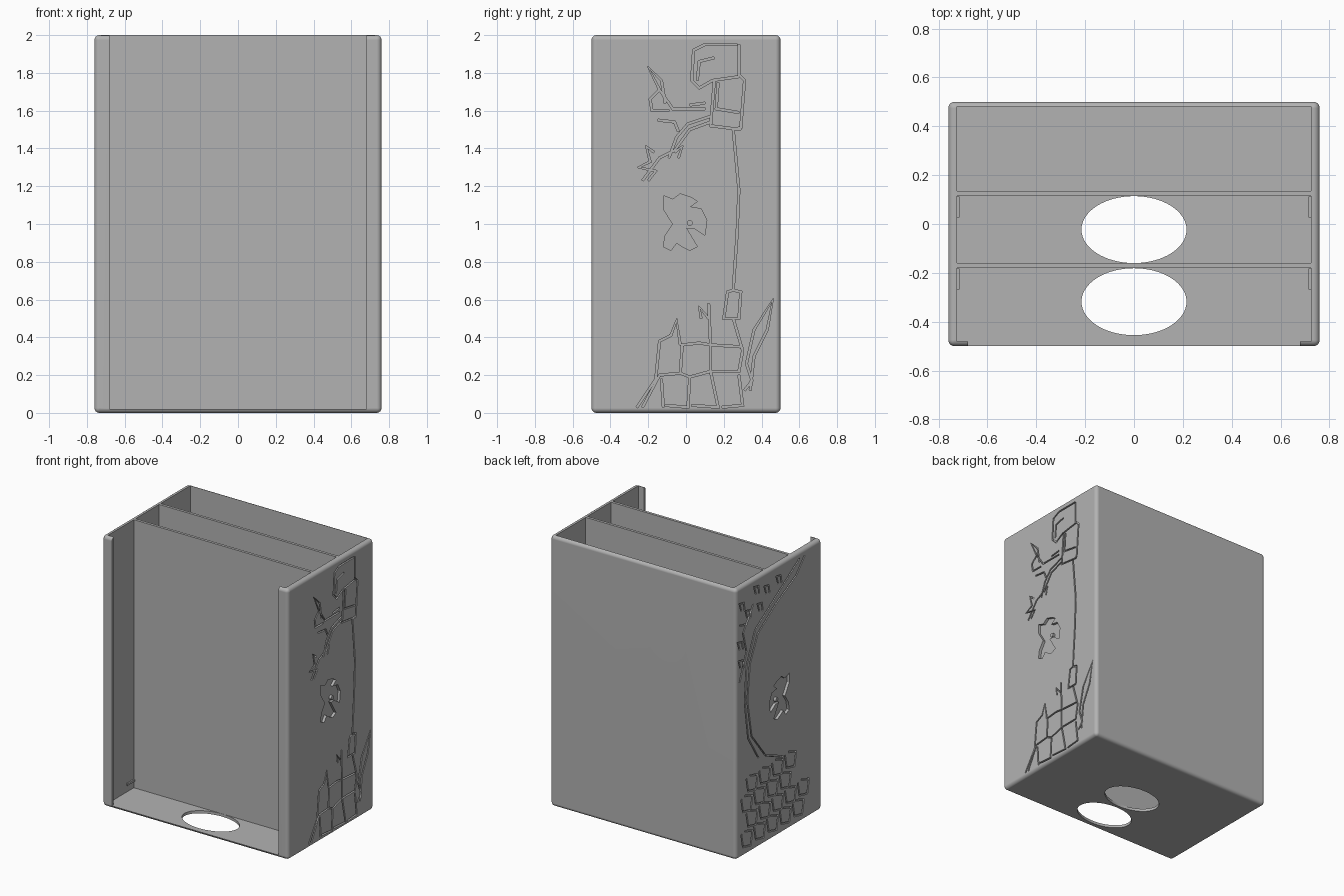
import bpy
import bmesh
import math
from mathutils import Vector

cube = bpy.data.objects.get("Cube")
if cube:
    bpy.data.objects.remove(cube, do_unlink=True)

HALF_X, HALF_Y, HEIGHT = 0.76, 0.5, 2.0
INNER_X, SKIN = 0.725, 0.02

plastic = bpy.data.materials.new("grey plastic")
plastic.use_nodes = True
colour = (0.45, 0.45, 0.45, 1)
plastic.diffuse_color = colour
plastic.node_tree.nodes["Principled BSDF"].inputs["Base Color"].default_value = colour


def make_object(name, bm):
    bmesh.ops.recalc_face_normals(bm, faces=bm.faces)
    mesh = bpy.data.meshes.new(name)
    bm.to_mesh(mesh)
    bm.free()
    mesh.materials.append(plastic)
    obj = bpy.data.objects.new(name, mesh)
    bpy.context.scene.collection.objects.link(obj)
    return obj


def box(name, low, high, bevel=0):
    bm = bmesh.new()
    bmesh.ops.create_cube(bm, size=1)
    low, high = Vector(low), Vector(high)
    for v in bm.verts:
        v.co = (low + high) / 2 + v.co * (high - low)
    if bevel:
        bmesh.ops.bevel(bm, geom=bm.edges[:], offset=bevel, segments=6,
                        profile=0.5, affect='EDGES')
    return make_object(name, bm)


def cylinder(name, centre, radii, depth, axis):
    bm = bmesh.new()
    bmesh.ops.create_cone(bm, cap_ends=True, segments=64, radius1=1, radius2=1, depth=depth)
    for v in bm.verts:
        x, y, z = v.co.x * radii[0], v.co.y * radii[1], v.co.z
        turned = {'X': (z, x, y), 'Y': (x, z, y), 'Z': (x, y, z)}[axis]
        v.co = Vector(centre) + Vector(turned)
    return make_object(name, bm)


def apply_boolean(target, tool, operation='DIFFERENCE', self_overlap=False):
    mod = target.modifiers.new("cut", 'BOOLEAN')
    mod.operation, mod.solver, mod.object = operation, 'EXACT', tool
    mod.use_self = self_overlap
    tool.hide_render = True
    bpy.context.view_layer.objects.active = target
    bpy.ops.object.modifier_apply(modifier=mod.name)
    bpy.data.objects.remove(tool, do_unlink=True)


def prism(bm, outline, x_in, x_out):
    """Closed prism along x from a list of y, z points."""
    rings = [[bm.verts.new((x, p[0], p[1])) for p in outline] for x in (x_in, x_out)]
    for ring in rings:
        bm.faces.new(ring)
    for i in range(len(outline)):
        j = (i + 1) % len(outline)
        bm.faces.new((rings[0][i], rings[0][j], rings[1][j], rings[1][i]))


def ribbon(points, width):
    """Outline of a mitred stroke along the points."""
    pts = [Vector(p) / 100 for p in points]
    left, right = [], []
    for i, p in enumerate(pts):
        back = (p - pts[i - 1]).normalized() if i else (pts[1] - p).normalized()
        ahead = (pts[i + 1] - p).normalized() if i + 1 < len(pts) else back
        tangent = (back + ahead).normalized()
        side = Vector((-tangent.y, tangent.x)) * width / 2
        side /= max(0.6, tangent.dot(back))
        left.append(p + side)
        right.append(p - side)
    return left + right[::-1]


def engrave(target, sign, strokes, name):
    bm = bmesh.new()
    for i, stroke in enumerate(strokes):
        depth = 0.012 + 0.0002 * i
        prism(bm, ribbon(stroke, 0.011), sign * (HALF_X - depth), sign * (HALF_X + 0.02))
    apply_boolean(target, make_object(name, bm), self_overlap=True)


# Shell: rounded block, three open-topped compartments and an open front
case = box("divided_case", (-HALF_X, -HALF_Y, 0), (HALF_X, HALF_Y, HEIGHT), 0.026)
for low_y, high_y in ((-0.48, -0.18), (-0.16, 0.115), (0.135, 0.48)):
    apply_boolean(case, box("compartment", (-INNER_X, low_y, SKIN), (INNER_X, high_y, 3)))
apply_boolean(case, box("front_opening", (-0.68, -0.6, SKIN), (0.68, -0.4, 3)))

# Oval floor holes and finger notches
for y in (-0.318, -0.023):
    apply_boolean(case, cylinder("floor_hole", (0, y, 0), (0.215, 0.137), 0.2, 'Z'))
for y in (0.125, 0.49):
    apply_boolean(case, cylinder("finger_notch", (0, y, HEIGHT), (0.215, 0.215), 0.05, 'Y'))

# Engraved tree, in hundredths of a unit (y, z)
trunk = [
    [(28, 195), (28, 179), (31, 176), (29, 151), (25, 150), (28, 118), (27, 94),
     (25, 65), (29, 64), (28, 50), (20, 50), (22, 64), (25, 65)],
    [(27, 195), (10, 195), (4, 192), (3, 176), (7, 172), (14, 176), (28, 178)],
    [(15, 188), (7, 186), (6, 176)],
    [(15, 176), (13, 152), (29, 150)],
    [(17, 175), (16, 161), (28, 159)],
]
branches = [
    [(13, 154), (2, 150), (-6, 139), (-14, 135), (-23, 123)],
    [(13, 157), (1, 153), (-5, 146), (-9, 135)],
    [(10, 161), (-7, 161), (-14, 171), (-20, 183), (-13, 176), (-11, 164)],
    [(10, 164), (2, 163)],
    [(-14, 171), (-19, 166), (-18, 160), (-9, 160)],
    [(-15, 155), (-6, 154), (-4, 149)],
    [(-17, 138), (-21, 141), (-19, 133), (-25, 130), (-16, 128), (-20, 123)],
    [(-6, 138), (-2, 141), (-4, 135)],
]
roots = [
    [(-26, 3), (-16, 18), (-14, 38), (-8, 41), (-5, 49), (-3, 36)],
    [(-23, 3), (-14, 20), (-3, 21), (-2, 36), (7, 37), (13, 36), (12, 58)],
    [(-12, 3), (-13, 18)],
    [(-3, 21), (2, 19), (1, 3), (-11, 4)],
    [(2, 19), (13, 22), (13, 36), (29, 35)],
    [(13, 22), (17, 3), (3, 4)],
    [(13, 22), (28, 22), (30, 33), (25, 50)],
    [(28, 20), (30, 4), (19, 3)],
    [(31, 12), (35, 17), (32, 26), (36, 44), (46, 60), (43, 44), (36, 30), (34, 12)],
    [(12, 50), (7, 56), (8, 50)],
]
engrave(case, 1, trunk + branches + roots, "tree_grooves")

# Leaning tree with a stone base on the other side
leaning_trunk = [
    [(-30, 195), (-20, 184), (4, 172), (25, 158), (34, 139), (37, 113), (32, 85),
     (16, 65), (-5, 56)],
    [(-24, 195), (6, 176), (28, 162), (38, 139), (40, 113), (36, 85), (24, 66)],
    [(46, 130), (38, 150), (42, 165), (30, 182)],
    [(46, 172), (38, 170), (32, 178)],
]
engrave(case, -1, leaning_trunk, "leaning_trunk_grooves")
leaves = []
for y, z in ((44, 142), (45, 156), (36, 176), (22, 176), (14, 186), (43, 184), (26, 190), (0, 188)):
    leaves.append([(y - 3, z - 3), (y - 2, z + 3), (y + 3, z + 4), (y + 1, z - 2)])
engrave(case, -1, leaves, "leaf_grooves")
stones = []
for row in range(4):
    for col in range(5 - row // 2):
        y = 44 - col * 15 - (row % 2) * 6
        z = 7 + row * 13
        stones.append([(y, z + 10), (y - 2, z), (y - 11, z - 2), (y - 13, z + 8), (y - 4, z + 11)])
engrave(case, -1, stones, "stone_grooves")

# Recessed bird with a raised eye on each side
bird = [(-12, 115), (-7, 113), (-3, 116), (3, 114), (6, 112), (2, 109), (8, 108),
        (11, 102), (10, 94), (4, 98), (0, 98), (3, 93), (6, 88), (2, 86), (-2, 88),
        (-5, 90), (-8, 86), (-12, 88), (-11, 94), (-7, 100), (-12, 108)]
for sign in (1, -1):
    bm = bmesh.new()
    prism(bm, [Vector(p) / 100 for p in bird], sign * (HALF_X - 0.02), sign * (HALF_X + 0.02))
    apply_boolean(case, make_object("bird_recess", bm))
    cylinder("bird_eye", (sign * (HALF_X - 0.012), 0.02, 1.005), (0.015, 0.015), 0.02, 'X')

# Small stops low on the inner side walls
for sign in (1, -1):
    for y in (-0.225, 0.07):
        x = sign * (INNER_X - 0.004)
        box("card_stop", (x - 0.006, y - 0.043, 0.07), (x + 0.006, y + 0.043, 0.085))

# Smooth the rounded edges, keep the rest crisp
bpy.ops.object.select_all(action='DESELECT')
case.select_set(True)
bpy.context.view_layer.objects.active = case
bpy.ops.object.shade_smooth_by_angle(angle=math.radians(30))
normals = case.modifiers.new("even_shading", 'WEIGHTED_NORMAL')
normals.keep_sharp = True
